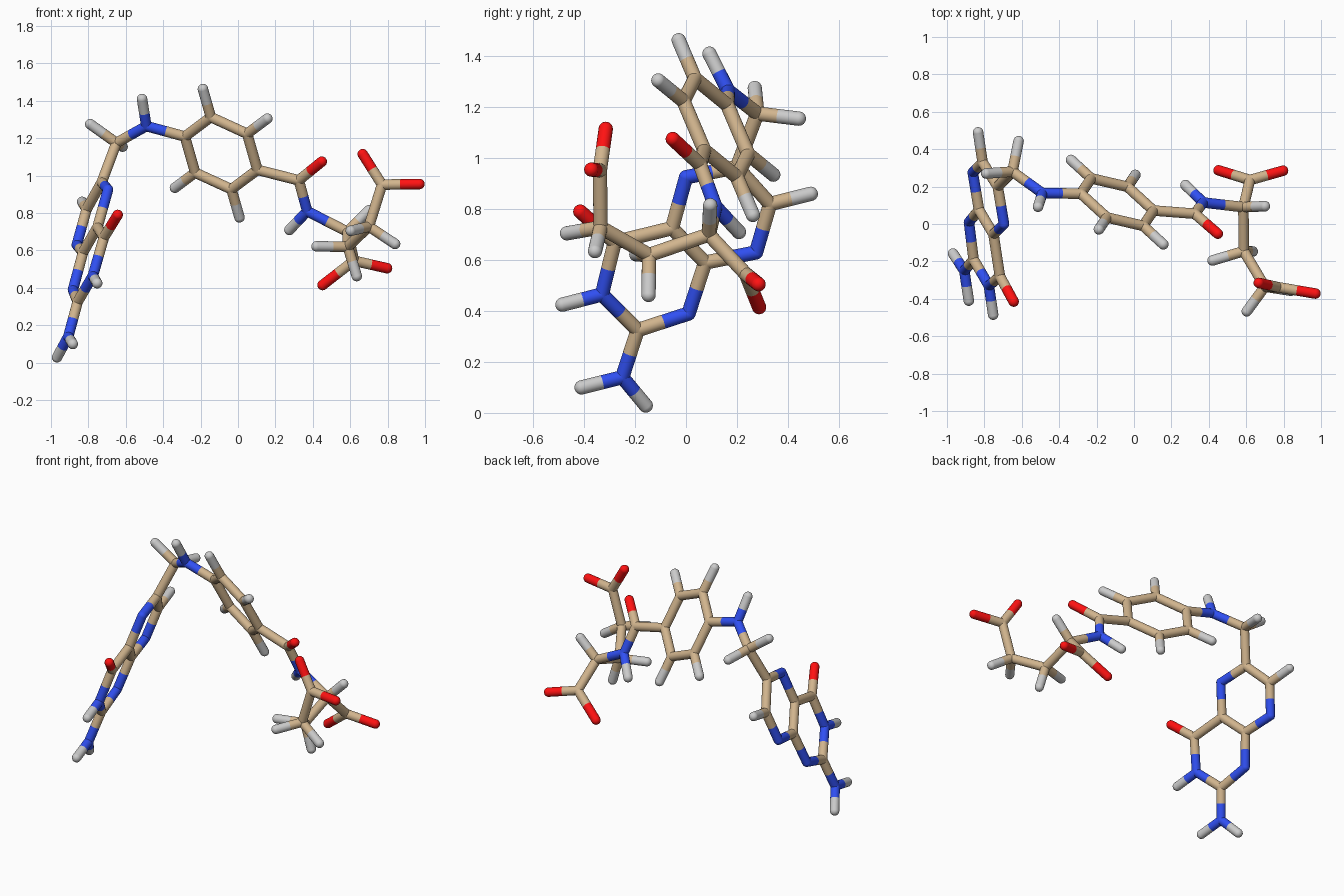
import bpy, bmesh
from mathutils import Vector, Matrix

if "Cube" in bpy.data.objects:
    bpy.data.objects.remove(bpy.data.objects["Cube"])

R = 0.028          # stick radius
SIDES = 20
COLORS = {'C': ("carbon", (0.64, 0.46, 0.27, 1)),
          'N': ("nitrogen", (0.03, 0.08, 0.9, 1)),
          'O': ("oxygen", (1.0, 0.006, 0.006, 1)),
          'H': ("hydrogen", None)}
mats = {}
for e, (name, col) in COLORS.items():
    if col:
        mats[e] = bpy.data.materials.new(name)
        mats[e].diffuse_color = col

atoms = {}   # first letter of each key is the element


def flat(y, z):
    """Point on the tilted plane of the double ring."""
    return Vector((-1.015 - 0.237 * y + 0.346 * z, y, z))


# flat double ring with its amino and oxygen ends
for k, p in {
    'C2': (-.19, .325), 'N1': (.01, .39), 'C8a': (.075, .59), 'C4a': (-.055, .725),
    'C4': (-.28, .67), 'N3': (-.33, .465), 'N8': (.275, .63), 'C7': (.33, .82),
    'C6': (.20, .965), 'N5': (.0, .925), 'N2': (-.25, .14), 'O4': (-.415, .79),
    'H2a': (-.41, .10), 'H2b': (-.158, .029), 'H3': (-.485, .425), 'H7': (.49, .86),
}.items():
    atoms[k] = flat(*p)

# bridge between the double ring and the six-sided ring
for k, p in {
    'C9': (-.65, .28, 1.175), 'H9a': (-.79, .27, 1.275), 'H9b': (-.617, .443, 1.155),
    'N10': (-.49, .165, 1.265), 'H10': (-.513, .092, 1.41),
}.items():
    atoms[k] = Vector(p)

# six-sided ring from its centre and two corner offsets
centre = Vector((-.09, .117, 1.12))
v, w = Vector((-.055, -.082, .193)), Vector((.139, -.127, .104))
for i, off in enumerate([v - w, v, w, w - v, -v, -w]):
    atoms[f'CB{i}'] = centre + off
    if i % 3:
        atoms[f'HB{i}'] = centre + off * 1.777

# amide link
for k, p in {
    'CX': (.325, .055, .975), 'OX': (.448, -.052, 1.075),
    'NX': (.37, .115, .81), 'HX': (.275, .208, .71),
}.items():
    atoms[k] = Vector(p)

# forked tail with two acid ends
for k, p in {
    'CA': (.585, .09, .70), 'HA': (.70, .095, .815),
    'CD': (.62, .235, .545), 'OD1': (.452, .287, .415), 'OD2': (.797, .285, .505),
    'CE': (.587, -.145, .62), 'HE1': (.42, -.195, .622), 'HE2': (.635, -.147, .463),
    'CG': (.70, -.335, .728), 'HG1': (.603, -.467, .705), 'HG2': (.84, -.357, .635),
    'CZ': (.77, -.338, .952), 'OZ1': (.667, -.315, 1.115), 'OZ2': (.97, -.372, .955),
}.items():
    atoms[k] = Vector(p)

PARTS = {
    'double_ring': "C2-N1 N1-C8a C8a-C4a C4a-C4 C4-N3 N3-C2 C8a-N8 N8-C7 C7-C6 C6-N5 "
                   "N5-C4a C2-N2 N2-H2a N2-H2b C4-O4 N3-H3 C7-H7",
    'bridge': "C6-C9 C9-H9a C9-H9b C9-N10 N10-H10 N10-CB0",
    'six_ring': "CB0-CB1 CB1-CB2 CB2-CB3 CB3-CB4 CB4-CB5 CB5-CB0 "
                "CB1-HB1 CB2-HB2 CB4-HB4 CB5-HB5",
    'amide_link': "CB3-CX CX-OX CX-NX NX-HX NX-CA",
    'forked_tail': "CA-HA CA-CD CD-OD1 CD-OD2 CA-CE CE-HE1 CE-HE2 CE-CG CG-HG1 CG-HG2 "
                   "CG-CZ CZ-OZ1 CZ-OZ2",
}


def half_stick(bm, a, b):
    d = b - a
    m = Matrix.Translation((a + b) / 2) @ d.to_track_quat('Z', 'Y').to_matrix().to_4x4()
    bmesh.ops.create_cone(bm, cap_ends=False, segments=SIDES, radius1=R, radius2=R,
                          depth=d.length, matrix=m)


done = set()
for part, bonds in PARTS.items():
    meshes = {}
    for bond in bonds.split():
        a, b = bond.split('-')
        mid = (atoms[a] + atoms[b]) / 2
        for k in (a, b):
            bm = meshes.setdefault(k[0], bmesh.new()) if k[0] not in meshes else meshes[k[0]]
            half_stick(bm, atoms[k], mid)
            # round joint or tip, once per atom
            if k not in done:
                done.add(k)
                bmesh.ops.create_uvsphere(bm, u_segments=SIDES, v_segments=12, radius=R,
                                          matrix=Matrix.Translation(atoms[k]))
    for e, bm in meshes.items():
        for f in bm.faces:
            f.smooth = True
        name = f"{part}_{COLORS[e][0]}_sticks"
        me = bpy.data.meshes.new(name)
        bm.to_mesh(me)
        bm.free()
        if e in mats:
            me.materials.append(mats[e])
        bpy.context.collection.objects.link(bpy.data.objects.new(name, me))

for m in bpy.data.materials:
    if m.users and not m.is_grease_pencil:
        m.use_nodes = True
        m.node_tree.nodes["Principled BSDF"].inputs["Base Color"].default_value = m.diffuse_color
